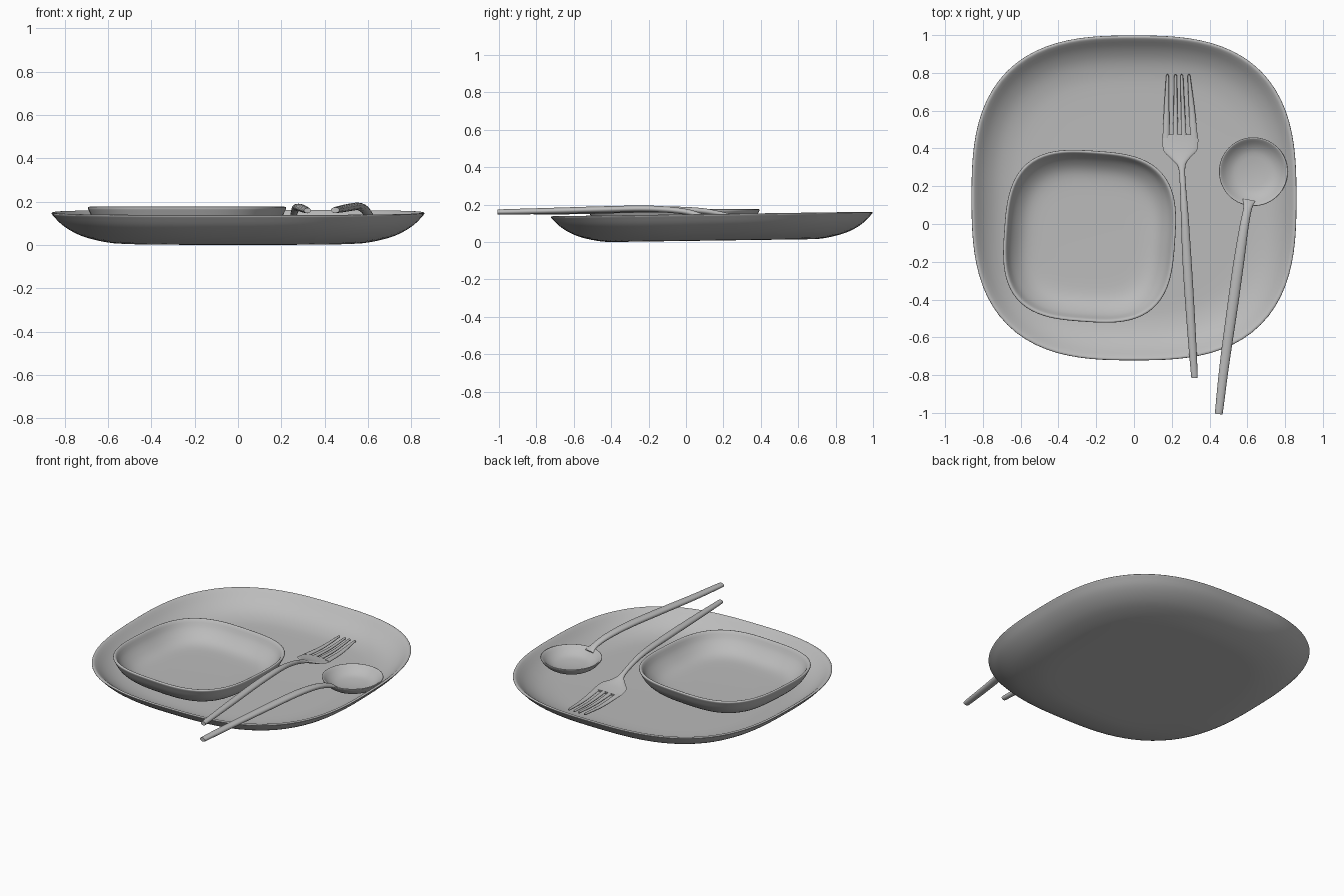
import bpy, bmesh, math
from mathutils import Vector, Matrix

cube = bpy.data.objects.get("Cube")
if cube:
    bpy.data.objects.remove(cube, do_unlink=True)

grey = bpy.data.materials.new("plain grey")
grey.use_nodes = True
grey.diffuse_color = (0.5, 0.5, 0.5, 1)
grey.node_tree.nodes["Principled BSDF"].inputs["Base Color"].default_value = (0.5, 0.5, 0.5, 1)


def bridge(bm, rings):
    """Skin successive rings of points and cap both ends."""
    loops = [[bm.verts.new(p) for p in ring] for ring in rings]
    count = len(loops[0])
    for a, b in zip(loops, loops[1:]):
        for i in range(count):
            j = (i + 1) % count
            bm.faces.new((a[i], a[j], b[j], b[i]))
    bm.faces.new(loops[0][::-1])
    bm.faces.new(loops[-1])


def finish(name, bm):
    bmesh.ops.recalc_face_normals(bm, faces=bm.faces)
    mesh = bpy.data.meshes.new(name)
    bm.to_mesh(mesh)
    bm.free()
    obj = bpy.data.objects.new(name, mesh)
    bpy.context.collection.objects.link(obj)
    mesh.materials.append(grey)
    bpy.ops.object.select_all(action='DESELECT')
    obj.select_set(True)
    bpy.context.view_layer.objects.active = obj
    bpy.ops.object.shade_smooth_by_angle(angle=math.radians(50))
    return obj


def smooth_path(points, steps=6):
    """Catmull-Rom interpolation through rows of equal length."""
    p = [Vector(q) for q in points]
    p = [p[0] * 2 - p[1]] + p + [p[-1] * 2 - p[-2]]
    out = []
    for a, b, c, d in zip(p, p[1:], p[2:], p[3:]):
        for k in range(steps):
            t = k / steps
            out.append((b * 2 + (c - a) * t + (a * 2 - b * 5 + c * 4 - d) * t ** 2
                        + (b * 3 - a - c * 3 + d) * t ** 3) * 0.5)
    return out + [p[-2]]


def dish(name, profile, power, location, rotation=(0, 0, 0), segments=96):
    """Rounded-square vessel from a (radius, height) profile."""
    outline = []
    for i in range(segments):
        t = math.tau * i / segments
        c, s = math.cos(t), math.sin(t)
        r = (abs(c) ** power + abs(s) ** power) ** (-1 / power)
        outline.append((c * r, s * r))
    bm = bmesh.new()
    bridge(bm, [[(x * r, y * r, z) for x, y in outline] for r, z in smooth_path(profile, 3)])
    obj = finish(name, bm)
    obj.location = location
    obj.rotation_euler = [math.radians(a) for a in rotation]
    return obj


def add_bar(bm, points, sides=16):
    """Sweep an oval along rows of x, y, z, half width, half thickness."""
    path = smooth_path(points)
    rings = []
    for i, p in enumerate(path):
        tangent = (path[min(i + 1, len(path) - 1)] - path[max(i - 1, 0)]).to_3d().normalized()
        side = tangent.cross(Vector((0, 0, 1))).normalized()
        up = side.cross(tangent)
        centre = Vector(p[:3])
        rings.append([centre + side * p[3] * math.cos(math.tau * k / sides)
                      + up * p[4] * math.sin(math.tau * k / sides) for k in range(sides)])
    bridge(bm, rings)


# Large serving plate, resting at a very slight tilt
dish("plate",
     [(0.45, 0), (0.58, 0.002), (0.69, 0.024), (0.76, 0.052), (0.815, 0.088),
      (0.85, 0.124), (0.86, 0.137), (0.852, 0.142), (0.838, 0.135), (0.79, 0.091),
      (0.73, 0.055), (0.66, 0.035), (0.58, 0.028), (0.42, 0.027)],
     2.8, (0, 0.14, 0.008), (0.8, 0, 0))

# Small bowl on the plate
dish("bowl",
     [(0.24, 0.034), (0.31, 0.037), (0.37, 0.06), (0.42, 0.105), (0.446, 0.153),
      (0.453, 0.17), (0.447, 0.176), (0.436, 0.17), (0.41, 0.125), (0.36, 0.08),
      (0.30, 0.06), (0.2, 0.056)],
     3, (-0.235, -0.065, 0), (0, 0, -4))

# Spoon head
dish("spoon_head",
     [(0.04, 0.056), (0.10, 0.065), (0.145, 0.086), (0.172, 0.112), (0.182, 0.128),
      (0.177, 0.132), (0.168, 0.126), (0.14, 0.102), (0.10, 0.083), (0.03, 0.075)],
     2, (0.632, 0.277, 0), segments=64)

# Spoon handle
bm = bmesh.new()
add_bar(bm, [(0.449, -0.998, 0.161, 0.017, 0.011), (0.451, -0.985, 0.161, 0.021, 0.014),
             (0.478, -0.75, 0.166, 0.025, 0.016), (0.52, -0.45, 0.174, 0.028, 0.017),
             (0.555, -0.2, 0.178, 0.028, 0.017), (0.582, -0.02, 0.165, 0.024, 0.016),
             (0.601, 0.08, 0.139, 0.023, 0.014), (0.609, 0.125, 0.115, 0.035, 0.008)])
finish("spoon_handle", bm)

# Fork handle flowing into the flat head
bm = bmesh.new()
add_bar(bm, [(0.32, -0.804, 0.159, 0.014, 0.010), (0.319, -0.79, 0.159, 0.018, 0.013),
             (0.30, -0.5, 0.167, 0.023, 0.016), (0.281, -0.2, 0.174, 0.024, 0.016),
             (0.268, 0.05, 0.170, 0.020, 0.015), (0.259, 0.2, 0.147, 0.016, 0.013),
             (0.253, 0.30, 0.118, 0.019, 0.011), (0.248, 0.345, 0.102, 0.048, 0.009),
             (0.246, 0.385, 0.090, 0.086, 0.008), (0.245, 0.43, 0.081, 0.095, 0.008),
             (0.245, 0.472, 0.075, 0.094, 0.008)])

# Fork tines: base x, tip x, base half width
for base, tip, half in ((0.169, 0.177, 0.018), (0.220, 0.220, 0.014),
                        (0.264, 0.253, 0.014), (0.318, 0.292, 0.020)):
    mid = (base + tip) / 2
    add_bar(bm, [(base, 0.455, 0.077, half, 0.008), (mid, 0.62, 0.067, half * 0.75, 0.008),
                 (tip, 0.77, 0.074, 0.008, 0.007), (tip, 0.79, 0.076, 0.005, 0.005)], 10)
finish("fork", bm)
